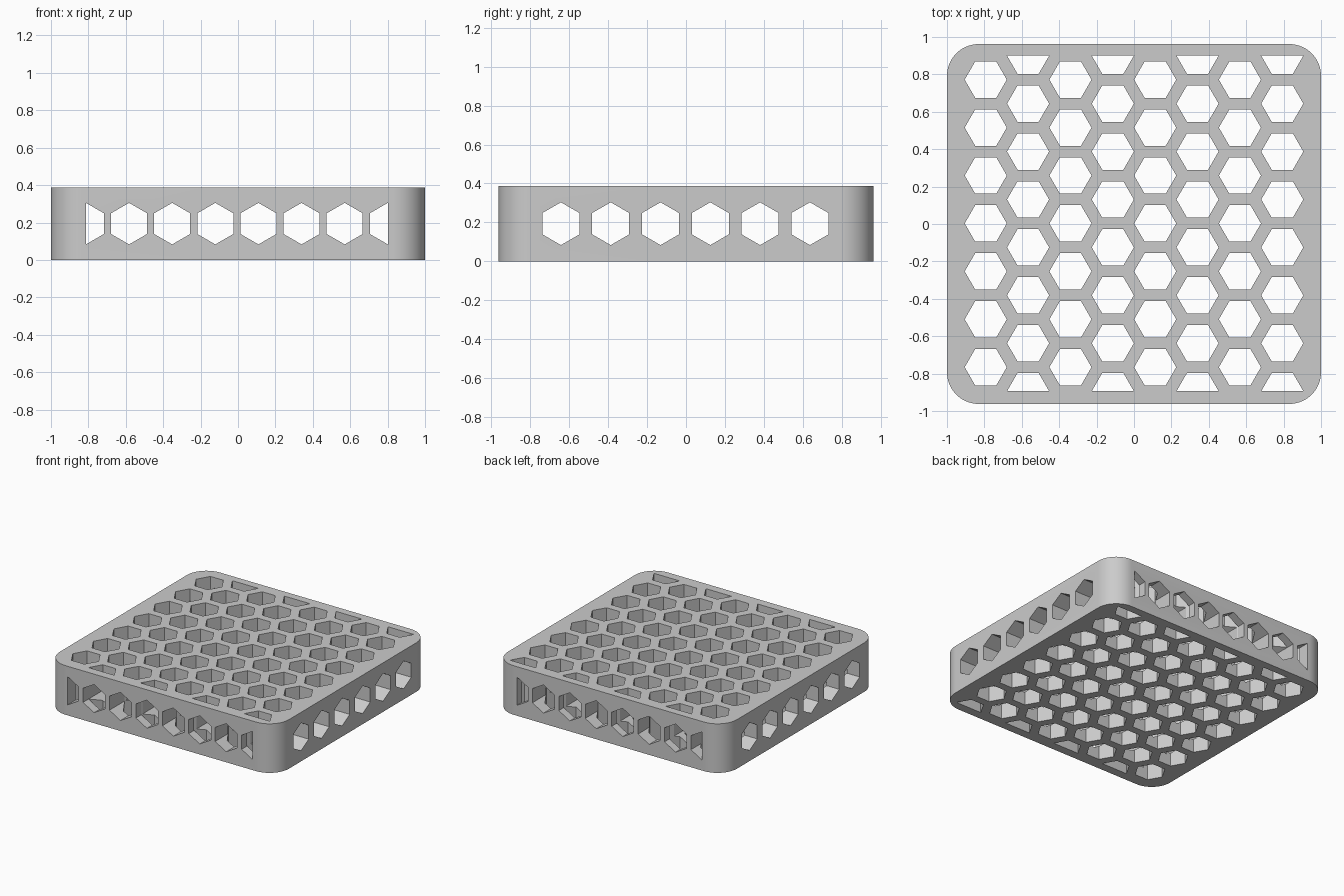
import bpy, bmesh
from math import sin, cos, pi, radians
from mathutils import Vector

HALF_X, HALF_Y, HEIGHT, CORNER = 1.0, 0.962, 0.387, 0.17

cube = bpy.data.objects.get("Cube")
if cube:
    bpy.data.objects.remove(cube, do_unlink=True)

grey = bpy.data.materials.new("light grey")
grey.use_nodes = True
colour = (0.6, 0.6, 0.6, 1)
grey.diffuse_color = colour
grey.node_tree.nodes["Principled BSDF"].inputs["Base Color"].default_value = colour


def prism(bm, points, offset):
    """Extrude a closed outline of 3D points along offset."""
    face = bm.faces.new([bm.verts.new(p) for p in points])
    out = bmesh.ops.extrude_face_region(bm, geom=[face], use_keep_orig=True)
    verts = [v for v in out["geom"] if isinstance(v, bmesh.types.BMVert)]
    bmesh.ops.translate(bm, verts=verts, vec=offset)


def make_object(name, bm):
    bmesh.ops.recalc_face_normals(bm, faces=bm.faces)
    mesh = bpy.data.meshes.new(name)
    bm.to_mesh(mesh)
    bm.free()
    mesh.materials.append(grey)
    obj = bpy.data.objects.new(name, mesh)
    bpy.context.collection.objects.link(obj)
    return obj


def hexagon(u, v, radius, start, count=6):
    """2D corners of a hexagon; four corners give a half hexagon."""
    return [(u + radius * cos(radians(start + 60 * k)),
             v + radius * sin(radians(start + 60 * k))) for k in range(count)]


# Rounded block
bm = bmesh.new()
outline = []
for quarter, (sx, sy) in enumerate([(1, 1), (-1, 1), (-1, -1), (1, -1)]):
    for step in range(17):
        a = (quarter + step / 16) * pi / 2
        outline.append((sx * (HALF_X - CORNER) + CORNER * cos(a),
                        sy * (HALF_Y - CORNER) + CORNER * sin(a), 0))
prism(bm, outline, Vector((0, 0, HEIGHT)))
block = make_object("honeycomb_block", bm)

# Vertical holes: alternate columns end in half hexagons
bm = bmesh.new()
for col in range(8):
    x = (col - 3.5) * 0.2265
    odd = col % 2
    rows = 8 if odd else 7
    for row in range(rows):
        y = 0.003 + (row - (rows - 1) / 2) * 0.2562
        start, count = 0, 6
        if odd and row == 0:
            count = 4
        elif odd and row == rows - 1:
            start, count = 180, 4
        pts = hexagon(x, y, 0.1125, start, count)
        prism(bm, [(u, v, -0.2) for u, v in pts], Vector((0, 0, 0.8)))
vertical = make_object("vertical_cutter", bm)

# Front to back tunnels, with a half hexagon at each end of the row
bm = bmesh.new()
for i in range(8):
    x = -0.006 + (i - 3.5) * 0.2306
    start, count = {0: (-90, 4), 7: (90, 4)}.get(i, (30, 6))
    pts = hexagon(x, 0.194, 0.111, start, count)
    prism(bm, [(u, -1.2, v) for u, v in pts], Vector((0, 2.4, 0)))
lengthwise = make_object("front_tunnel_cutter", bm)

# Side to side tunnels
bm = bmesh.new()
for i in range(6):
    y = -0.003 + (i - 2.5) * 0.2556
    pts = hexagon(y, 0.1936, 0.1097, 30)
    prism(bm, [(-1.2, u, v) for u, v in pts], Vector((2.4, 0, 0)))
crosswise = make_object("side_tunnel_cutter", bm)

# Cut the holes one direction at a time, then drop the cutters
bpy.ops.object.select_all(action="DESELECT")
bpy.context.view_layer.objects.active = block
block.select_set(True)
for cutter in (vertical, lengthwise, crosswise):
    cutter.hide_render = True
    mod = block.modifiers.new(cutter.name, "BOOLEAN")
    mod.operation = "DIFFERENCE"
    mod.solver = "EXACT"
    mod.object = cutter
    bpy.ops.object.modifier_apply(modifier=mod.name)
    bpy.data.objects.remove(cutter, do_unlink=True)

bpy.ops.object.shade_smooth_by_angle(angle=radians(25))
